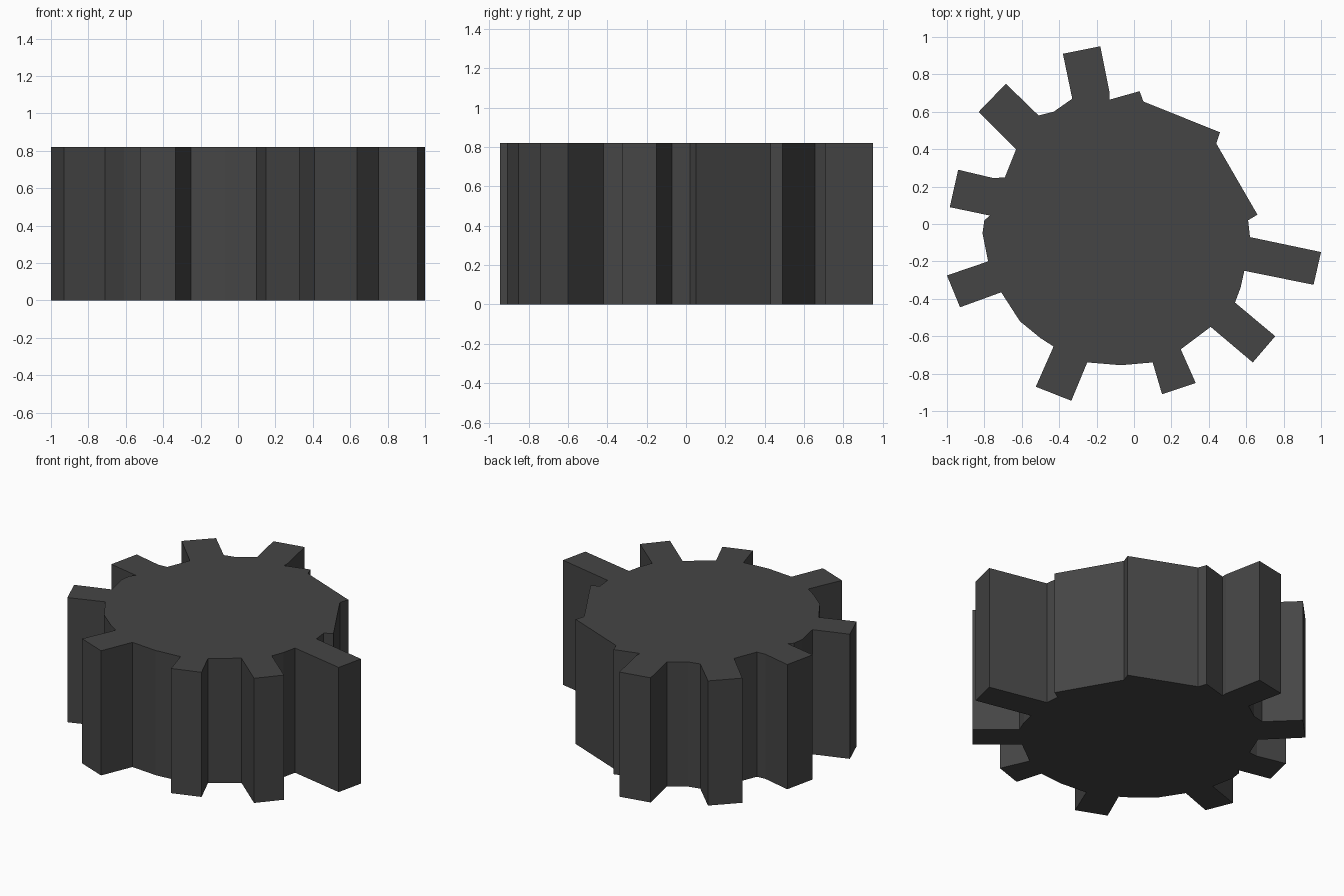
import bpy, bmesh

HEIGHT = 0.82

# Each tooth: root, two tip corners, root; then the rim points up to the next tooth
sectors = [
    [(0.62, -0.07), (1.0, -0.15), (0.96, -0.325), (0.59, -0.25), (0.57, -0.34)],
    [(0.54, -0.42), (0.755, -0.60), (0.635, -0.74), (0.41, -0.55)],
    [(0.25, -0.67), (0.33, -0.85), (0.15, -0.91), (0.10, -0.74), (-0.07, -0.755)],
    [(-0.25, -0.74), (-0.335, -0.945), (-0.525, -0.87), (-0.43, -0.655), (-0.50, -0.61), (-0.61, -0.52)],
    [(-0.71, -0.365), (-0.93, -0.445), (-1.0, -0.275), (-0.78, -0.20), (-0.81, -0.05), (-0.80, 0.02)],
    [(-0.77, 0.045), (-0.985, 0.09), (-0.94, 0.29), (-0.75, 0.245), (-0.69, 0.25)],
    [(-0.63, 0.40), (-0.83, 0.60), (-0.685, 0.75), (-0.51, 0.58), (-0.43, 0.60)],
    [(-0.33, 0.67), (-0.38, 0.91), (-0.18, 0.95), (-0.13, 0.70), (-0.13, 0.665)],
    # Stepped side without full teeth
    [(0.03, 0.71), (0.05, 0.655), (0.46, 0.49), (0.44, 0.43), (0.66, 0.05), (0.61, 0.02)],
]
outline = [p for s in sectors for p in s]

# Extrude the toothed outline into a solid wheel
bm = bmesh.new()
base = bm.faces.new([bm.verts.new((x, y, 0)) for x, y in outline])
top = bmesh.ops.extrude_face_region(bm, geom=[base], use_keep_orig=True)
bmesh.ops.translate(bm, vec=(0, 0, HEIGHT),
                    verts=[g for g in top["geom"] if isinstance(g, bmesh.types.BMVert)])
bmesh.ops.recalc_face_normals(bm, faces=bm.faces)
caps = [f for f in bm.faces if len(f.verts) > 4]
bmesh.ops.triangulate(bm, faces=caps)

mesh = bpy.data.meshes.new("toothed_wheel")
bm.to_mesh(mesh)
bm.free()
wheel = bpy.data.objects.new("toothed_wheel", mesh)
bpy.context.collection.objects.link(wheel)

# Dark grey finish
mat = bpy.data.materials.new("dark_grey")
mat.diffuse_color = (0.06, 0.06, 0.06, 1)
mesh.materials.append(mat)
